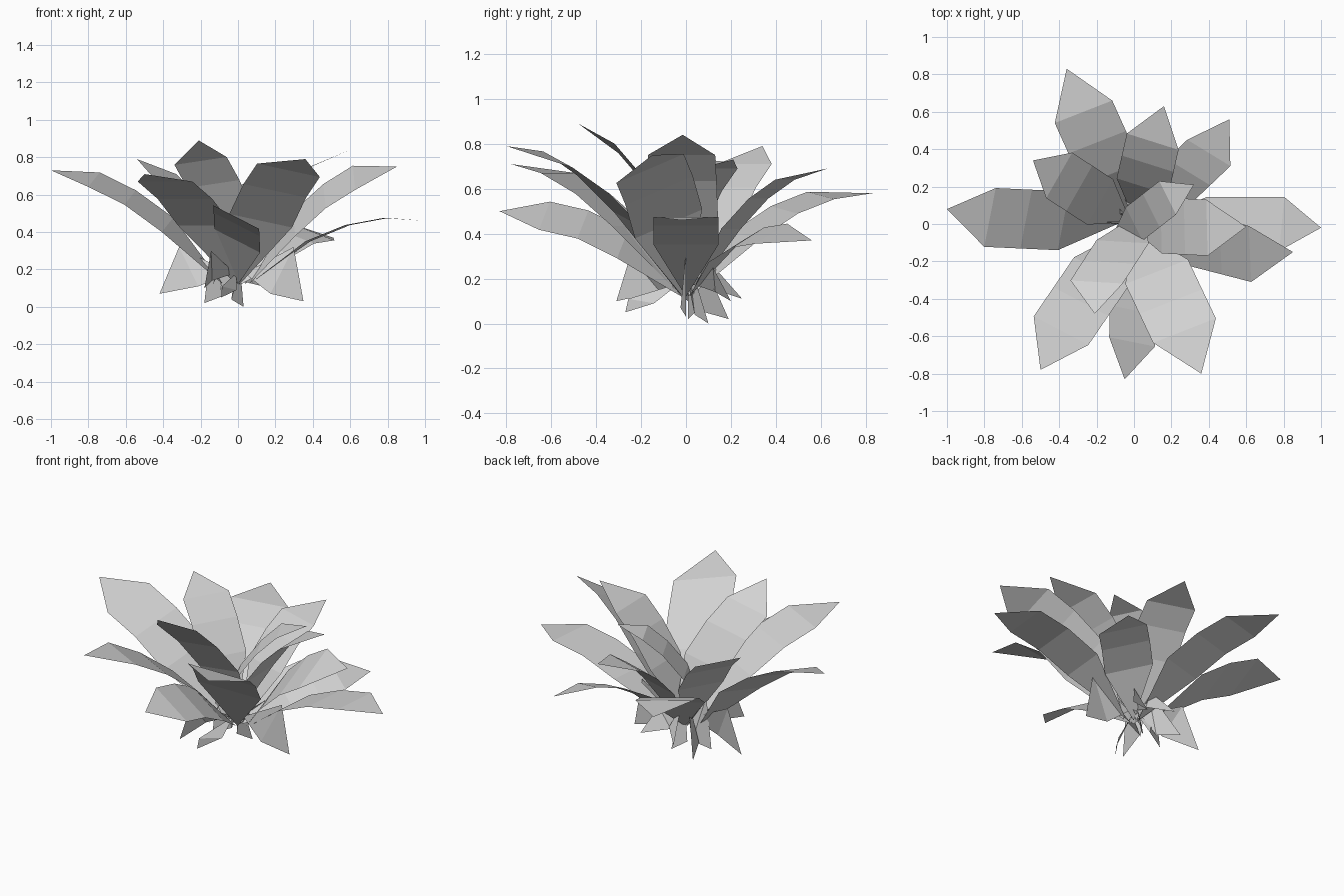
import bpy
import math
from mathutils import Vector, Matrix

cube = bpy.data.objects.get("Cube")
if cube:
    bpy.data.objects.remove(cube)

grey = bpy.data.materials.new("leaf_grey")
grey.use_nodes = True
grey.diffuse_color = (0.65, 0.65, 0.65, 1)
grey.node_tree.nodes["Principled BSDF"].inputs["Base Color"].default_value = grey.diffuse_color


def make_object(name, verts, faces):
    mesh = bpy.data.meshes.new(name)
    mesh.from_pydata(verts, [], faces)
    mesh.materials.append(grey)
    mesh.update()
    obj = bpy.data.objects.new(name, mesh)
    bpy.context.collection.objects.link(obj)


def make_leaf(name, tip, shoulder, width, tilt, radius=0.02):
    """Arched blade: pointed base, three cross-sections, pointed tip."""
    tip, shoulder = Vector(tip), Vector(shoulder)
    base = Vector((shoulder.x, shoulder.y, 0)).normalized() * radius
    base.z = 0.12
    along = tip - shoulder
    side = Vector((-along.y, along.x, 0)).normalized()
    side.z = tilt
    verts = [base]
    for f in (0.43, 0.72, 1):
        centre = base.lerp(shoulder, f)
        centre.z += 0.08 * math.sin(math.pi * f)
        offset = side * width / 2
        verts += [centre + offset, centre - offset]
    verts.append(tip)
    faces = [(0, 2, 1), (1, 2, 4, 3), (3, 4, 6, 5), (5, 6, 7)]
    make_object(name, verts, faces)


# Large leaves: tip, shoulder centre, width, sideways tilt, optional base radius
leaves = {
    "right_leaf": ((-1, .08, .73), (-.77, .035, .68), .32, -.24, .08),
    "left_leaf": ((1, -.02, .46), (.79, 0, .475), .29, 0, .06),
    "left_front_leaf": ((.85, -.15, .75), (.62, -.16, .69), .3, .43, .06),
    "left_upper_leaf": ((.6, -.015, .84), (.39, -.02, .75), .3, 0, -.04),
    "front_left_leaf": ((.36, -.8, .79), (.27, -.57, .73), .36, -.2),
    "front_upper_leaf": ((-.21, -.48, .89), (-.2, -.31, .78), .28, .15, -.08),
    "front_right_leaf": ((-.5, -.78, .71), (-.39, -.57, .67), .33, 0),
    "front_low_leaf": ((-.05, -.83, .5), (-.01, -.63, .48), .25, -.5),
    "back_right_leaf": ((-.36, .83, .58), (-.27, .6, .57), .33, .1),
    "back_leaf": ((.16, .63, .69), (.1, .44, .64), .29, 0),
    "back_left_leaf": ((.51, .56, .37), (.4, .38, .4), .27, .33),
    "back_right_upper_leaf": ((-.54, .34, .79), (-.4, .26, .71), .28, 0),
    "inner_leaf": ((.32, .21, .73), (.18, .14, .69), .2, 0, -.17),
}
for name, values in leaves.items():
    make_leaf(name, *values)

# Small drooping blades around the base: low corner, spread angle, top reach, top height
blades = [
    ((-.42, .06, .07), 10, .75, .32),
    ((.35, 0, .03), -8, .85, .32),
    ((-.18, .19, .02), 25, .3, .32),
    ((-.18, .01, .02), -30, .8, .33),
    ((-.09, .25, .11), -30, .4, .28),
    ((-.09, -.27, .05), 15, .95, .11),
    ((-.18, -.31, .1), -20, .8, .3),
    ((.17, .2, .1), 35, .6, .25),
    ((.03, .1, 0), 60, .1, .3),
]
for i, (low, spread, reach, height) in enumerate(blades):
    low = Vector(low)
    inner = Matrix.Rotation(math.radians(spread), 3, "Z") @ low * 0.5
    inner.z = low.z + 0.04
    root = low * 0.1
    root.z = 0.18
    top = low * reach
    top.z = height
    make_object(f"base_blade_{i + 1}", [low, inner, root, top], [(0, 1, 3), (1, 2, 3)])
